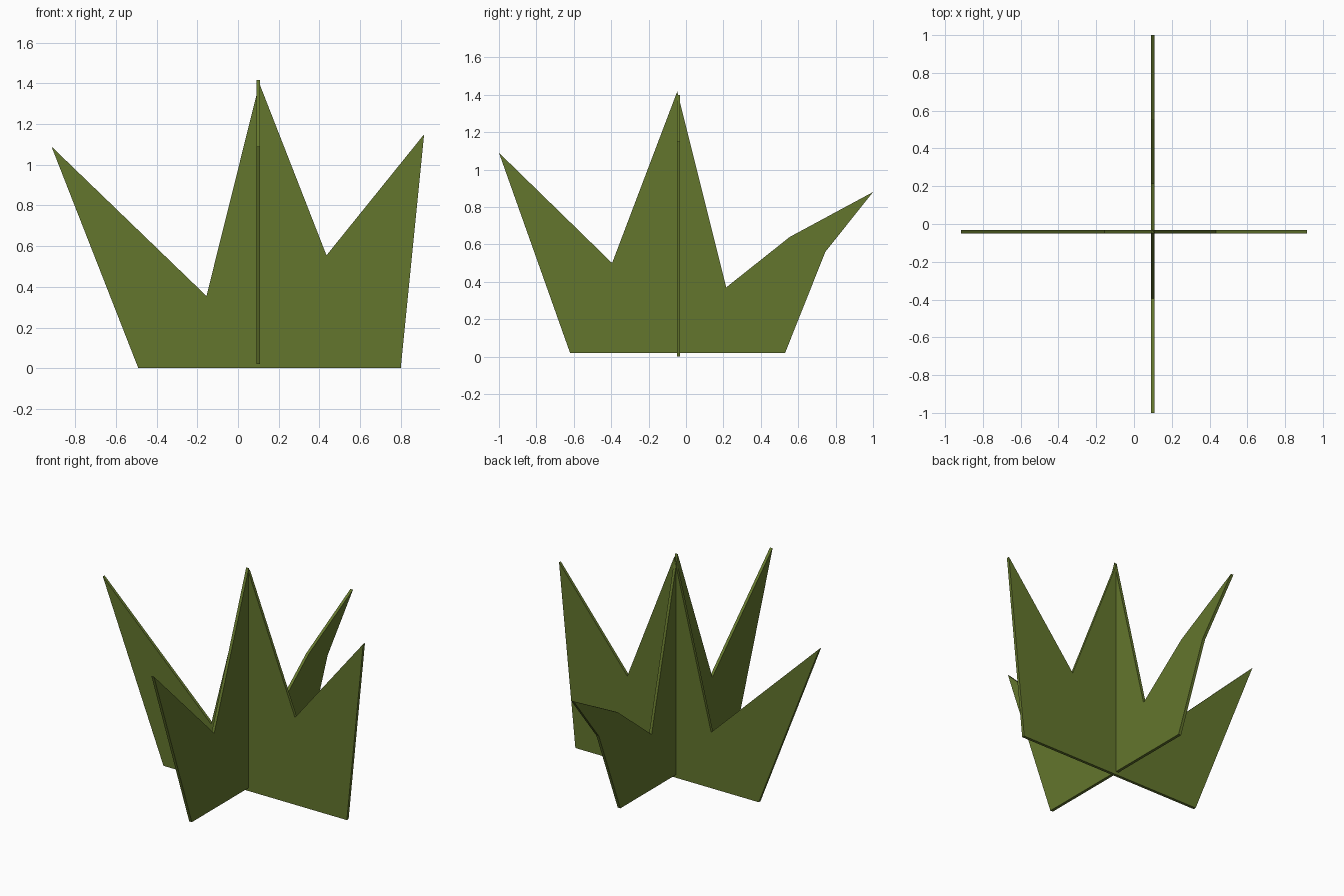
import bpy, bmesh
from mathutils import Vector

if "Cube" in bpy.data.objects:
    bpy.data.objects.remove(bpy.data.objects["Cube"])

THICK = 0.018

leaf_green = bpy.data.materials.new("leaf_green")
leaf_green.diffuse_color = (0.125, 0.18, 0.026, 1)
leaf_green.use_nodes = True
leaf_green.node_tree.nodes["Principled BSDF"].inputs["Base Color"].default_value = leaf_green.diffuse_color


def plate(name, outline, to_3d, normal):
    """Extrude a flat outline into a thin plate centred on its plane."""
    normal = Vector(normal)
    bm = bmesh.new()
    face = bm.faces.new([bm.verts.new(Vector(to_3d(u, z)) - normal * THICK / 2)
                         for u, z in outline])
    ext = bmesh.ops.extrude_face_region(bm, geom=[face], use_keep_orig=True)
    verts = [g for g in ext["geom"] if isinstance(g, bmesh.types.BMVert)]
    bmesh.ops.translate(bm, verts=verts, vec=normal * THICK)
    bmesh.ops.recalc_face_normals(bm, faces=bm.faces)
    mesh = bpy.data.meshes.new(name)
    bm.to_mesh(mesh)
    bm.free()
    mesh.materials.append(leaf_green)
    obj = bpy.data.objects.new(name, mesh)
    bpy.context.collection.objects.link(obj)


# Grass blade plate running left to right
plate("grass_plate_wide",
      [(-0.49, 0), (0.80, 0), (0.915, 1.15), (0.435, 0.555),
       (0.105, 1.40), (-0.155, 0.355), (-0.917, 1.09)],
      lambda u, z: (u, -0.04, z), (0, 1, 0))

# Grass blade plate running front to back
plate("grass_plate_deep",
      [(-0.62, 0.02), (0.53, 0.02), (0.745, 0.56), (1.0, 0.88), (0.555, 0.64),
       (0.215, 0.37), (-0.047, 1.417), (-0.395, 0.50), (-1.0, 1.09)],
      lambda u, z: (0.1, u, z), (1, 0, 0))
